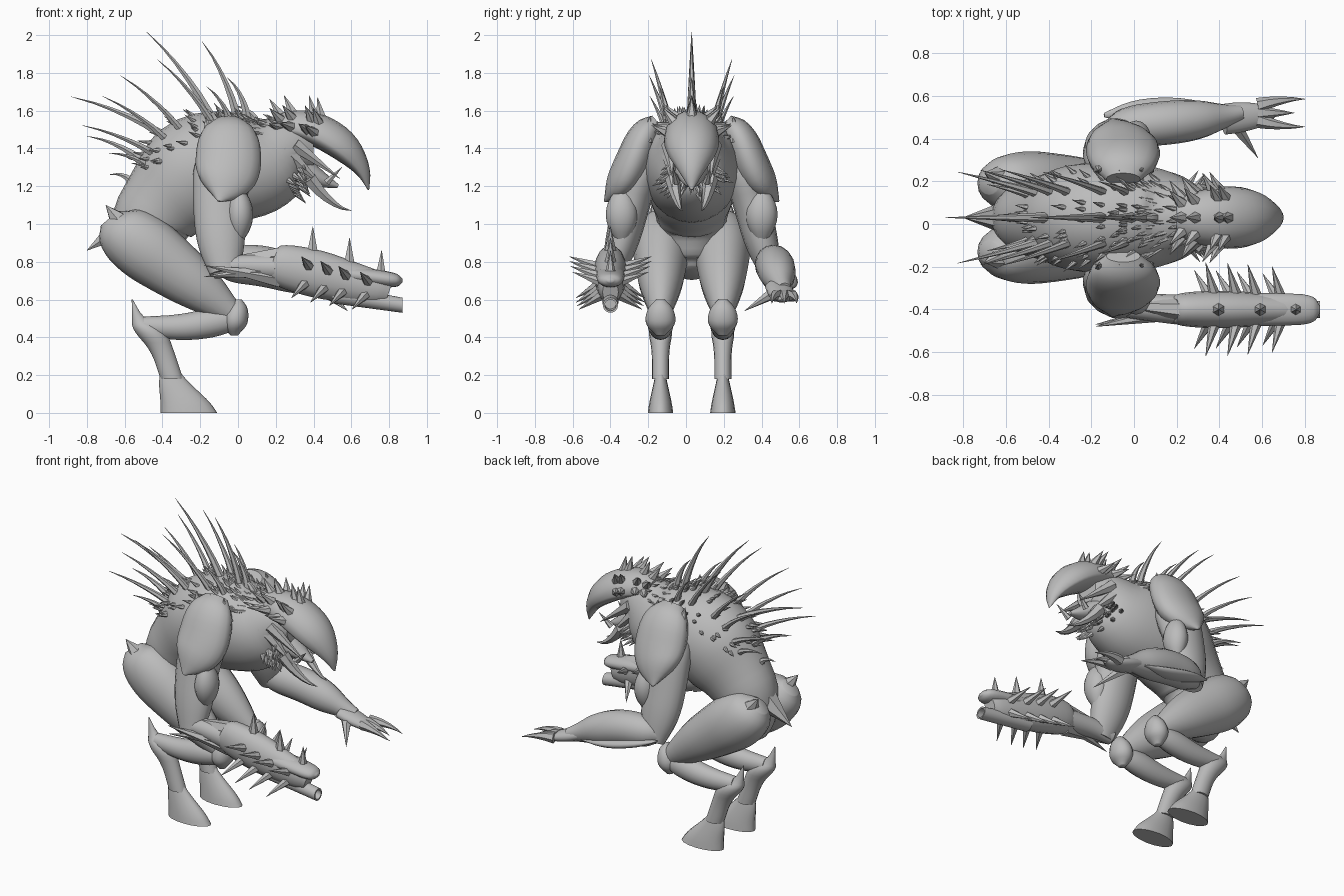
import bpy
import bmesh
import math
import random
from mathutils import Vector

if "Cube" in bpy.data.objects:
    bpy.data.objects.remove(bpy.data.objects["Cube"])
random.seed(4)
MIDDLE = .03          # sideways position of the mirror plane
LEG = .165            # leg offset from the mirror plane
FORWARD, DOWN = Vector((1, 0, 0)), Vector((0, 0, -1))
SIDEWAYS = Vector((0, 1, 0))

shade = .5
clay = bpy.data.materials.new("clay_grey")
clay.use_nodes = True
clay.diffuse_color = (shade, shade, shade, 1)
clay.node_tree.nodes["Principled BSDF"].inputs["Base Color"].default_value = clay.diffuse_color


def place(x, offset, z, side=1):
    """A point given by its offset from the mirror plane."""
    return Vector((x, MIDDLE + side * offset, z))


def limb_path(profile, start=0, end=0, side=1):
    """Profile of (x, z, radius); the sideways offset runs from start to end."""
    last = len(profile) - 1
    path = []
    for i, (x, z, radius) in enumerate(profile):
        offset = start + (end - start) * i / last
        path.append(Vector((*place(x, offset, z, side), radius)))
    return path


def sections(path, wide=1, axis=None, smooth=2):
    """Round off the path by corner cutting, then return its cross-section frames."""
    for _ in range(smooth):
        cut = [a.lerp(b, f) for a, b in zip(path, path[1:]) for f in (.25, .75)]
        path = [path[0], *cut, path[-1]]
    centres = [p.to_3d() for p in path]
    span = (centres[-1] - centres[0]).normalized()
    reference = FORWARD if abs(span.y) > .85 else SIDEWAYS
    frames = []
    for i, (centre, point) in enumerate(zip(centres, path)):
        ahead = centres[min(i + 1, len(path) - 1)]
        behind = centres[max(i - 1, 0)]
        along = axis or (ahead - behind).normalized()
        across = (reference - along * reference.dot(along)).normalized()
        frames.append((centre, across, along.cross(across), point.w * wide, point.w))
    return frames


def skin(bm, frames, sides=16, low=1):
    """Skin the frames into a closed body; low flattens the underside."""
    rings = []
    for centre, across, up, width, height in frames:
        ring = []
        for k in range(sides):
            angle = math.tau * k / sides
            rise = math.sin(angle) * height
            rise *= low if rise < 0 else 1
            ring.append(bm.verts.new(centre + across * math.cos(angle) * width + up * rise))
        rings.append(ring)
    for ring, following in zip(rings, rings[1:]):
        for k in range(sides):
            bm.faces.new((ring[k - 1], ring[k], following[k], following[k - 1]))
    bm.faces.new(rings[0])
    bm.faces.new(rings[-1])


def horn(bm, base, tip, radius, bend=(0, 0, 0), sides=6):
    """A tapering, curved spike."""
    path = []
    for f in (0, .3, .7, 1):
        point = base.lerp(tip, f) + Vector(bend) * math.sin(f * math.pi)
        path.append(Vector((*point, radius * (1 - f) + .001)))
    skin(bm, sections(path, smooth=1), sides)


def bristle(bm, frame, angle, length, radius, lean, spread=1, curl=0):
    """A horn growing from the skin of a cross-section, leaning back along the body."""
    centre, across, up, width, height = frame
    outward = across * math.sin(angle) * spread + up * math.cos(angle)
    base = centre + across * width * math.sin(angle) + up * height * math.cos(angle)
    growth = (outward + up.cross(across) * lean).normalized() * length
    horn(bm, base - outward * radius, base + growth, radius, bend=(curl, 0, curl))


def nearest(frames, x):
    return min(frames, key=lambda frame: abs(frame[0].x - x))


def finish(name, bm):
    bmesh.ops.recalc_face_normals(bm, faces=bm.faces)
    mesh = bpy.data.meshes.new(name)
    bm.to_mesh(mesh)
    bm.free()
    mesh.materials.append(clay)
    mesh.shade_smooth()
    mesh.set_sharp_from_angle(angle=math.radians(50))
    bpy.context.collection.objects.link(bpy.data.objects.new(name, mesh))


def body(name, frames, **options):
    bm = bmesh.new()
    skin(bm, frames, **options)
    finish(name, bm)


# Torso from pelvis to neck
torso = sections(limb_path([(-.45, .74, .08), (-.48, .8, .17), (-.47, 1, .21), (-.4, 1.1, .23), (-.3, 1.2, .28),
                            (-.2, 1.3, .3), (0, 1.3, .29), (.15, 1.32, .26), (.28, 1.4, .18), (.4, 1.4, .1)]), wide=.87)
body("torso", torso, sides=24)

# Small scales scattered over the back
bm = bmesh.new()
back = [frame for frame in torso if -.35 < frame[0].x < .3]
for _ in range(150):
    bristle(bm, random.choice(back), random.uniform(-1, 1), random.uniform(.04, .07), .014, 1)
finish("back_scales", bm)

# Long quills in a centre row and in mirrored pairs
bm = bmesh.new()
for x, length, lean in ((-.4, .1, .4), (-.33, .3, .4), (-.25, .5, .6), (-.12, .54, .7),
                        (0, .42, .4), (.1, .22, .3), (.2, .13, .5)):
    bristle(bm, nearest(torso, x), 0, length, .025, lean, curl=.02)
for x, length, lean in ((-.33, .2, .5), (-.28, .4, .4), (-.24, .4, .3), (-.2, .42, .4),
                        (-.12, .43, .7), (-.02, .22, .6)):
    for angle in (-.5, .5):
        bristle(bm, nearest(torso, x), angle, length, .02, lean, spread=.5, curl=.015)
finish("back_quills", bm)

# Tail stub and hip spurs
bm = bmesh.new()
horn(bm, place(-.6, 0, 1), place(-.8, 0, .86), .08)
for side in (-1, 1):
    horn(bm, place(-.6, .18, .98, side), place(-.7, .21, 1.1, side), .08)
finish("tail_and_hip_spurs", bm)

# Skull with hooked beak, and its crest
skull = sections(limb_path([(.2, 1.5, .08), (.3, 1.5, .11), (.42, 1.46, .13), (.55, 1.38, .12),
                            (.65, 1.28, .06), (.69, 1.18, .005)]), wide=1.15)
body("skull_beak", skull, low=.4)
bm = bmesh.new()
for x in (.24, .3, .36, .42):
    for angle in (-1.4, -.8, 0, .8, 1.4):
        bristle(bm, nearest(skull, x), angle, .1, .035, 1)
finish("head_crest", bm)

# Lower jaw, tusks and throat bristles
body("lower_jaw", sections(limb_path([(.2, 1.34, .1), (.35, 1.28, .07), (.45, 1.23, .04), (.53, 1.2, .01)]), wide=1.3))
bm = bmesh.new()
for side in (-1, 1):
    horn(bm, place(.24, .12, 1.4, side), place(.45, .1, 1.2, side), .05)
    horn(bm, place(.38, .1, 1.24, side), place(.6, .05, 1.07, side), .04, bend=(0, 0, -.04))
    horn(bm, place(.3, .12, 1.42, side), place(.54, .1, 1.24, side), .04)
    horn(bm, place(.47, .08, 1.22, side), place(.55, .1, 1.3, side), .02)
finish("jaw_tusks", bm)
bm = bmesh.new()
throat = [frame for frame in torso if .17 < frame[0].x < .33]
for _ in range(60):
    bristle(bm, random.choice(throat), math.pi + random.uniform(-1, 1), .07, .017, -.4)
finish("throat_bristles", bm)

for side, label in ((-1, "near_"), (1, "far_")):
    # Hind leg
    thigh = [(-.68, 1.03, .06), (-.63, .97, .15), (-.5, .88, .18), (-.35, .77, .16), (-.2, .66, .13), (0, .5, .05)]
    body(label + "thigh", sections(limb_path(thigh, .16, LEG, side), wide=.85))
    knee = [(0, .6, .02), (0, .55, .06), (-.02, .47, .07), (-.02, .41, .02)]
    body(label + "knee", sections(limb_path(knee, LEG, LEG, side), wide=1.2))
    shin = [(0, .5, .05), (-.12, .48, .08), (-.3, .45, .07), (-.5, .46, .05)]
    body(label + "shin", sections(limb_path(shin, LEG, LEG, side), wide=.9))
    hock = [(-.56, .6, .003), (-.53, .5, .03), (-.47, .44, .09), (-.4, .33, .06), (-.35, .18, .06)]
    foot = [(-.36, .22, .05), (-.34, .16, .08), (-.28, .06, .13), (-.26, 0, .15)]
    bm = bmesh.new()
    skin(bm, sections(limb_path(hock, LEG, LEG, side), wide=.75, axis=DOWN))
    skin(bm, sections(limb_path(foot, LEG, LEG, side), wide=.45, axis=DOWN))
    finish(label + "hoof", bm)
    # Upper arm and biceps
    arm = [(-.08, 1.4, .1), (-.08, 1.3, .16), (-.1, 1.1, .14), (-.09, .9, .13), (-.07, .74, .08)]
    body(label + "upper_arm", sections(limb_path(arm, .22, .42, side), wide=.7))
    biceps = [(0, 1.2, .02), (.01, 1.1, .07), (.01, 1, .07), (0, .9, .02)]
    body(label + "biceps", sections(limb_path(biceps, .37, .37, side), wide=1.2))
    # Shoulder plate with pointed corners
    plate = [(-.05, 1.54, .08), (-.05, 1.48, .16), (-.05, 1.3, .18), (-.07, 1.2, .14), (-.1, 1.12, .01)]
    bm = bmesh.new()
    skin(bm, sections(limb_path(plate, .18, .46, side), wide=.55))
    for x in (-.15, -.05, .05):
        horn(bm, place(x, .24, 1.43, side), place(x - .02, .22, 1.57, side), .05)
    finish(label + "shoulder_plate", bm)

# Far forearm with a clawed hand and a blade below it
forearm = [(-.12, .78, .05), (-.04, .79, .1), (.14, .78, .11), (.3, .73, .1), (.42, .68, .06), (.5, .65, .04)]
hand = [(.42, .67, .04), (.5, .64, .04), (.6, .61, .03), (.66, .6, .01)]
bm = bmesh.new()
skin(bm, sections(limb_path(forearm, .41, .49), wide=.95))
skin(bm, sections(limb_path(hand, .46, .49), wide=1.8))
for spread in (-1, 0, 1):
    knuckle = place(.58, .49 + spread * .035, .62)
    reach = Vector((.22 - .05 * (spread == 0), spread * .03, -.04))
    horn(bm, knuckle, knuckle + reach, .035, bend=(0, spread * .01, .015))
horn(bm, place(.47, .44, .64), place(.58, .28, .54), .035)
finish("clawed_forearm", bm)
blade = [(-.14, .77, .005), (0, .73, .03), (.2, .68, .03), (.38, .66, .005)]
body("forearm_blade", sections(limb_path(blade, .48, .52), wide=2))

# Near forearm: bone struts behind the spiked cannon
GUN = .43
bm = bmesh.new()
skin(bm, sections(limb_path([(-.13, .76, .05), (0, .78, .06), (.2, .77, .07)], .4, GUN, -1)))
for offset, z, rise in ((.51, .71, .07), (.4, .83, -.03), (.5, .76, -.04)):
    horn(bm, place(.22, GUN, z, -1), place(-.18, offset, z + rise, -1), .05)
finish("near_forearm_struts", bm)
barrel_shape = [(.17, .8, .05), (.19, .79, .11), (.4, .74, .13), (.6, .69, .11), (.74, .66, .09), (.8, .64, .06)]
sleeve = sections(limb_path(barrel_shape, GUN, GUN, -1), wide=.7)
body("cannon_sleeve", sleeve)
hood = [(.5, .74, .045), (.7, .72, .045), (.84, .7, .04), (.87, .7, .01)]
body("cannon_hood", sections(limb_path(hood, GUN, GUN, -1), wide=1.7))
muzzle = [(.5, .63, .05), (.87, .57, .04), (.87, .57, .03), (.8, .58, .03)]
body("cannon_barrel", sections(limb_path(muzzle, GUN, GUN, -1), axis=FORWARD, smooth=0))

# Spike rows around the cannon, with fewer along the top
bm = bmesh.new()
for x in (.35, .46, .57, .68):
    for angle in (-2.2, -1.3, 1.3, 2.2):
        bristle(bm, nearest(sleeve, x), angle, .15, .03, .4)
for x in (.38, .57, .74):
    bristle(bm, nearest(sleeve, x), 0, .12, .035, .3)
finish("cannon_spikes", bm)
